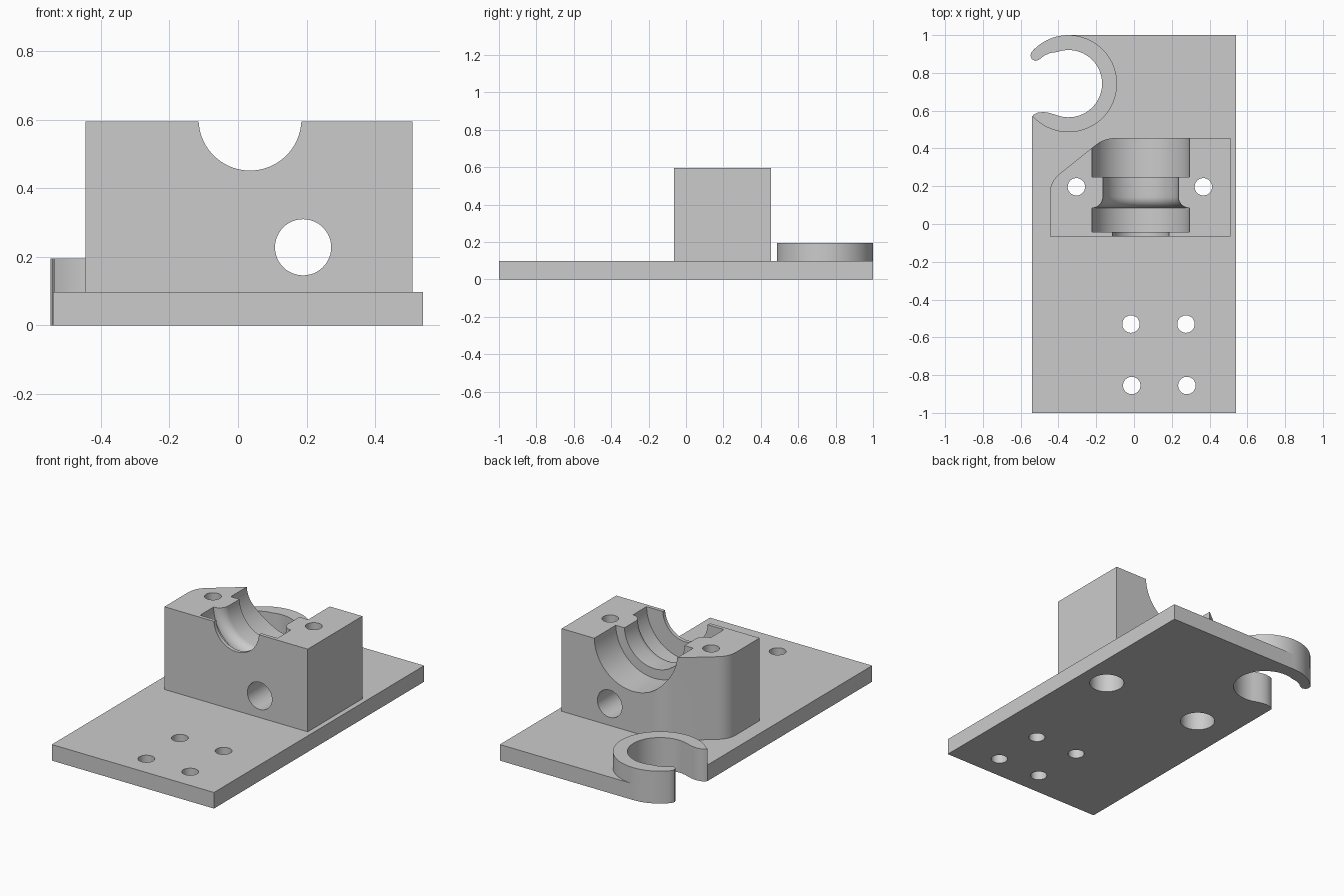
import bpy, bmesh
from math import sin, cos, radians, pi
from mathutils import Vector, Matrix

if "Cube" in bpy.data.objects:
    bpy.data.objects.remove(bpy.data.objects["Cube"])

grey = bpy.data.materials.new("plain grey")
grey.use_nodes = True
grey.diffuse_color = (0.6, 0.6, 0.6, 1)
grey.node_tree.nodes["Principled BSDF"].inputs["Base Color"].default_value = (0.6, 0.6, 0.6, 1)

PLATE_TOP, COLLAR_TOP, BLOCK_TOP = 0.097, 0.195, 0.595


def finish(name, bm):
    bmesh.ops.recalc_face_normals(bm, faces=bm.faces)
    mesh = bpy.data.meshes.new(name)
    bm.to_mesh(mesh)
    bm.free()
    mesh.materials.append(grey)
    obj = bpy.data.objects.new(name, mesh)
    bpy.context.collection.objects.link(obj)
    return obj


def extrude(name, outline, z0, z1):
    bm = bmesh.new()
    face = bm.faces.new([bm.verts.new((x, y, z0)) for x, y in outline])
    top = bmesh.ops.extrude_face_region(bm, geom=[face], use_keep_orig=True)
    verts = [g for g in top["geom"] if isinstance(g, bmesh.types.BMVert)]
    bmesh.ops.translate(bm, verts=verts, vec=(0, 0, z1 - z0))
    return finish(name, bm)


def cylinder(name, radius, start, end):
    start, end = Vector(start), Vector(end)
    axis = end - start
    turn = axis.to_track_quat("Z", "Y").to_matrix().to_4x4()
    bm = bmesh.new()
    bmesh.ops.create_cone(bm, cap_ends=True, segments=48, radius1=radius, radius2=radius,
                          depth=axis.length, matrix=Matrix.Translation((start + end) / 2) @ turn)
    return finish(name, bm)


def arc(center, radius, a0, a1, steps):
    angles = [radians(a0 + (a1 - a0) * i / steps) for i in range(steps + 1)]
    return [(center[0] + radius * cos(a), center[1] + radius * sin(a)) for a in angles]


def rounded(before, corner, after, size, steps=8):
    c = Vector(corner)
    p = c + (Vector(before) - c).normalized() * size
    q = c + (Vector(after) - c).normalized() * size
    ts = [i / steps for i in range(steps + 1)]
    return [tuple(p * (1 - t) ** 2 + c * 2 * t * (1 - t) + q * t * t) for t in ts]


def cut(obj, cutters):
    bpy.context.view_layer.objects.active = obj
    for cutter in cutters:
        cutter.hide_render = True
        mod = obj.modifiers.new("cut", "BOOLEAN")
        mod.operation, mod.solver, mod.object = "DIFFERENCE", "EXACT", cutter
        bpy.ops.object.modifier_apply(modifier=mod.name)


# Clip opening: hooked tip, inner arc and lower lip
clip_center = (-0.347, 0.743)
tip = [(-0.548, 0.89), (-0.541, 0.873), (-0.523, 0.863), (-0.502, 0.87),
       (-0.476, 0.891), (-0.445, 0.905)]
lip = [(-0.447, 0.588), (-0.48, 0.593), (-0.51, 0.589), (-0.53, 0.58), (-0.54, 0.568)]
opening = tip + arc(clip_center, 0.178, 110, -110, 56) + lip

# Base plate and raised clip collar
plate = extrude("base_plate", [(-0.54, -1), (0.54, -1), (0.54, 1)]
                + arc(clip_center, 0.257, 90, 140, 14) + opening, 0, PLATE_TOP)
collar = extrude("clip_collar", arc(clip_center, 0.257, -137, 140, 70) + opening,
                 PLATE_TOP, COLLAR_TOP)

# Bearing block with one rounded, angled corner
back, side = (-0.157, 0.455), (-0.445, 0.225)
front_left, back_right = (-0.445, -0.065), (0.51, 0.455)
block = extrude("bearing_block", [front_left, (0.51, -0.065), back_right]
                + rounded(back_right, back, side, 0.06)
                + rounded(back, side, front_left, 0.065), PLATE_TOP, BLOCK_TOP)

# Stepped bore turned about a front-to-back axis
bore_axis = Vector((0.035, 0, 0.602))
flare = [(0.143 - 0.058 * cos(t), 0.258 - 0.058 * sin(t))
         for t in [i * pi / 16 for i in range(9)]]
profile = ([(-0.2, 0), (-0.2, 0.15), (-0.043, 0.15), (-0.043, 0.258)] + flare
           + [(0.25, 0.2), (0.25, 0.258), (0.7, 0.258), (0.7, 0)])
bm = bmesh.new()
ring = [bm.verts.new(bore_axis + Vector((r, y, 0))) for y, r in profile]
edges = [bm.edges.new(pair) for pair in zip(ring, ring[1:])]
bmesh.ops.spin(bm, geom=ring + edges, cent=bore_axis, axis=(0, 1, 0),
               angle=2 * pi, steps=96, use_merge=False)
bmesh.ops.remove_doubles(bm, verts=bm.verts, dist=0.0005)
bore = finish("bore_cutter", bm)

# Cross hole, bolt holes with counterbores, and plate holes
cross = cylinder("cross_hole_cutter", 0.082, (0.19, -0.5, 0.228), (0.19, 0.9, 0.228))
bolts, counterbores = [], []
for x in (-0.305, 0.367):
    bolts.append(cylinder("bolt_cutter", 0.046, (x, 0.197, -0.2), (x, 0.197, 0.9)))
    counterbores.append(cylinder("counterbore_cutter", 0.097, (x, 0.197, -0.2), (x, 0.197, 0.2)))
screws = [cylinder("screw_cutter", 0.046, (x, y, -0.2), (x, y, 0.4))
          for x, y in [(-0.016, -0.53), (0.275, -0.53), (-0.012, -0.855), (0.28, -0.855)]]

cut(block, [bore, cross] + counterbores + bolts)
cut(plate, counterbores + screws)

for cutter in [bore, cross] + bolts + counterbores + screws:
    bpy.data.objects.remove(cutter)

# Smooth the curved walls, keep edges sharp
bpy.ops.object.select_all(action="DESELECT")
for obj in (plate, collar, block):
    obj.select_set(True)
    bpy.context.view_layer.objects.active = obj
bpy.ops.object.shade_smooth_by_angle(angle=radians(30))
